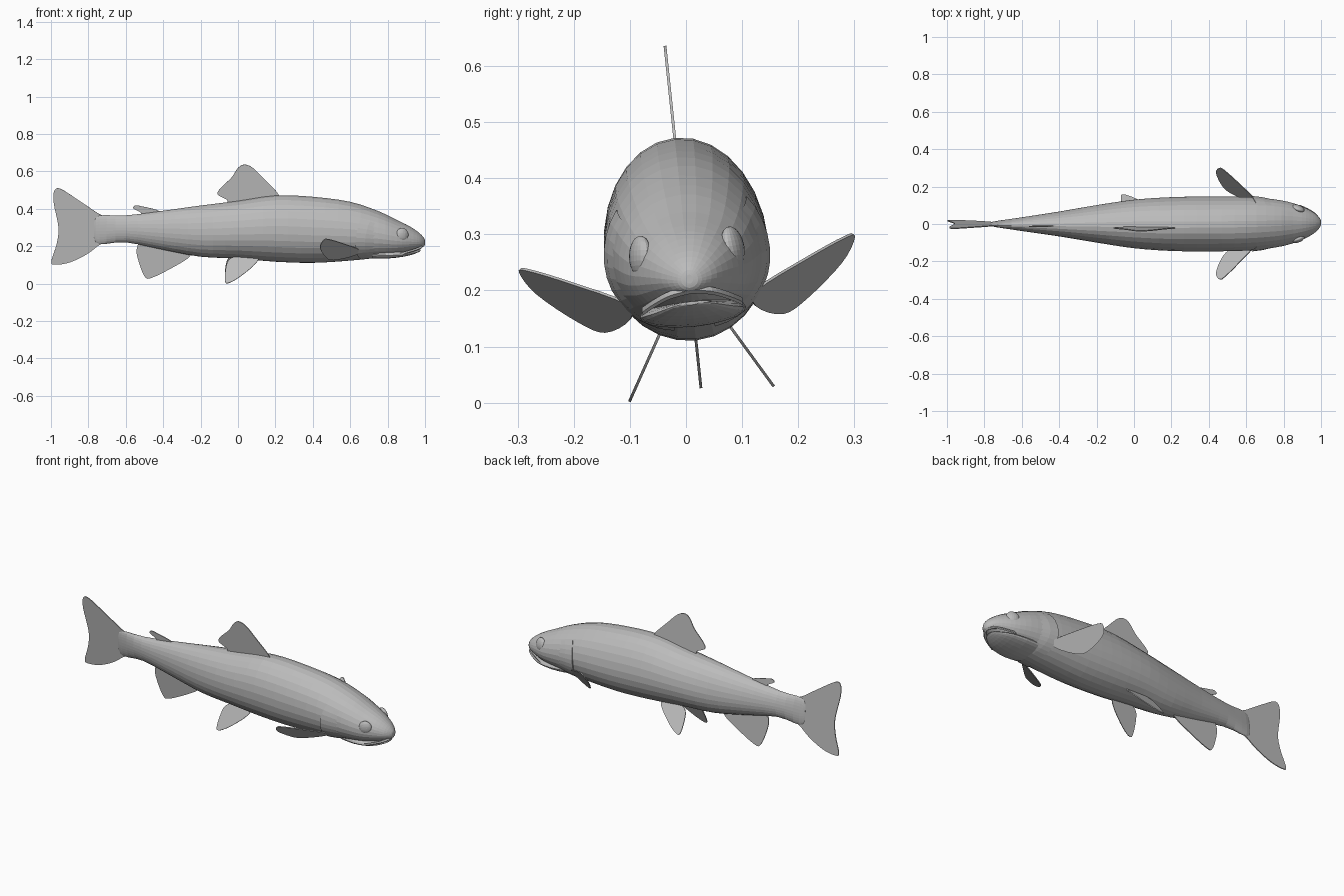
import bpy, bmesh, math
from mathutils import Vector, Matrix

cube = bpy.data.objects.get("Cube")
if cube:
    bpy.data.objects.remove(cube)

GREY = (0.5, 0.5, 0.5, 1)
grey = bpy.data.materials.new("plain grey")
grey.use_nodes = True
grey.diffuse_color = GREY
grey.node_tree.nodes["Principled BSDF"].inputs["Base Color"].default_value = GREY

# The fish leans a little about its long axis
PIVOT = Vector((0, 0, 0.28))
LEAN = (Matrix.Translation(PIVOT) @ Matrix.Rotation(math.radians(6), 4, 'X')
        @ Matrix.Translation(-PIVOT))


def finish(name, bm, mirror=False, thickness=0):
    bmesh.ops.recalc_face_normals(bm, faces=bm.faces)
    mesh = bpy.data.meshes.new(name)
    bm.to_mesh(mesh)
    bm.free()
    mesh.materials.append(grey)
    obj = bpy.data.objects.new(name, mesh)
    bpy.context.collection.objects.link(obj)
    obj.matrix_world = LEAN
    if thickness:
        mod = obj.modifiers.new("thickness", 'SOLIDIFY')
        mod.thickness = thickness
        mod.offset = 0
    if mirror:
        mod = obj.modifiers.new("mirror", 'MIRROR')
        mod.use_axis = (False, True, False)
        mod.use_mirror_merge = False
    return obj


def spline(points, steps, closed=False):
    """Smooth curve through points of any dimension."""
    n, out = len(points), []
    pick = (lambda i: points[i % n]) if closed else (lambda i: points[max(0, min(n - 1, i))])
    for i in range(n if closed else n - 1):
        a, b, c, d = (pick(i + k) for k in (-1, 0, 1, 2))
        for s in range(steps):
            t = s / steps
            out.append(tuple(q + t / 2 * (r - p + t * (2*p - 5*q + 4*r - e + t * (3*(q - r) + e - p)))
                             for p, q, r, e in zip(a, b, c, d)))
    return out if closed else out + [tuple(points[-1])]


def section(station, angle, grow=0):
    x, low, high, wide = station
    tall = high - low
    rise = math.sin(angle)
    reach = tall * (0.54 if rise > 0 else 0.46) + grow
    return Vector((x, (wide + grow) * math.cos(angle), low + 0.46 * tall + reach * rise))


def loft(name, stations, sides):
    bm = bmesh.new()
    rings = [[bm.verts.new(section(s, math.tau * k / sides)) for k in range(sides)]
             for s in stations]
    for a, b in zip(rings, rings[1:]):
        for k in range(sides):
            j = (k + 1) % sides
            bm.faces.new((a[k], a[j], b[j], b[k]))
    bm.faces.new(rings[0])
    bm.faces.new(rings[-1])
    return finish(name, bm)


def fin(name, outline, place, mirror=False, thickness=0.005):
    bm = bmesh.new()
    bm.faces.new([bm.verts.new(place(*p)) for p in spline(outline, 4, True)])
    return finish(name, bm, mirror, thickness)


# Body: x, underside, back, half width
BODY = spline([
    (-.77, .24, .33, .004), (-.74, .21, .365, .014), (-.6, .22, .365, .036),
    (-.4, .18, .39, .066), (-.2, .143, .418, .1), (0, .133, .443, .13),
    (.2, .116, .472, .144), (.4, .11, .465, .147), (.6, .122, .438, .144),
    (.75, .138, .388, .13), (.85, .152, .34, .108), (.92, .17, .305, .08),
    (.97, .188, .27, .05), (.995, .2, .243, .022), (1, .212, .228, .006)], 3)
loft("body", BODY, 28)

# Lower jaw, set back below the upper lip
JAW = [(.72, .135, .2, .09), (.8, .135, .19, .095), (.88, .144, .183, .085),
       (.93, .155, .181, .062), (.965, .168, .181, .034), (.975, .174, .18, .012)]
loft("lower_jaw", spline(JAW, 2), 20)

# Upper lip: a thin rim following the snout
bm = bmesh.new()
lip = spline([(.885, .09, .17), (.935, .068, .182), (.975, .038, .194), (.988, 0, .2)], 4)
rows = [[bm.verts.new((x - dx, y, z + dz)) for dx, dz in
         ((0, .008), (-.006, 0), (0, -.006), (.02, 0))] for x, y, z in lip]
for a, b in zip(rows, rows[1:]):
    for k in range(4):
        j = (k + 1) % 4
        bm.faces.new((a[k], a[j], b[j], b[k]))
bm.faces.new(rows[0])
finish("upper_lip", bm, mirror=True)


def station_at(x):
    for a, b in zip(BODY, BODY[1:]):
        if a[0] <= x <= b[0]:
            t = (x - a[0]) / (b[0] - a[0])
            return tuple(p + t * (q - p) for p, q in zip(a, b))


# Gill covers: raised plates with a curved rear lip, fading into the cheek
bm = bmesh.new()
rows = []
for k in range(13):
    v = k / 12
    angle = math.radians(35 - 110 * v)
    rear = 0.625 + 0.09 * max(0, v - 0.45) ** 1.5 + 0.03 * (1 - v) ** 4
    bulge = 0.007 * math.sin(math.pi * (0.1 + 0.85 * v))
    cols = [(rear, -.006), (rear, bulge), (rear + .05, bulge * .7), (rear + .13, -.003)]
    rows.append([bm.verts.new(section(station_at(x), angle, g)) for x, g in cols])
for a, b in zip(rows, rows[1:]):
    for k in range(3):
        bm.faces.new((a[k], a[k + 1], b[k + 1], b[k]))
finish("gill_covers", bm, mirror=True)

# Eyes
bm = bmesh.new()
bmesh.ops.create_uvsphere(bm, u_segments=20, v_segments=12, radius=1)
bm.transform(Matrix.Translation((.878, .083, .27)) @ Matrix.Rotation(-.36, 4, 'Z')
             @ Matrix.Rotation(.12, 4, 'X') @ Matrix.Diagonal((.035, .017, .036, 1)))
finish("eyes", bm, mirror=True)


# Fins on the middle line
def middle(x, z):
    return (x, 0, z)


fin("tail_fin", [(-.7, .34), (-.76, .383), (-.85, .445), (-.95, .508), (-.983, .495),
                 (-.985, .43), (-.96, .3), (-.97, .21), (-.998, .12), (-.98, .1),
                 (-.9, .112), (-.81, .155), (-.75, .2), (-.7, .24)], middle)
fin("dorsal_fin", [(-.11, .478), (-.09, .515), (-.035, .568), (0, .62), (.035, .638),
                   (.08, .62), (.14, .56), (.22, .472), (.18, .44), (-.03, .42),
                   (-.06, .45)], middle)
fin("adipose_fin", [(-.56, .403), (-.55, .418), (-.52, .415), (-.42, .388), (-.43, .35),
                    (-.5, .35), (-.52, .38)], middle)
fin("anal_fin", [(-.54, .19), (-.535, .13), (-.5, .038), (-.46, .03), (-.34, .09),
                 (-.26, .142), (-.28, .17), (-.5, .22)], middle)

# Paired pelvic fins, splayed outward
fin("pelvic_fins", [(-.07, .03), (-.055, .014), (0, .04), (.08, .1), (.11, .14),
                    (.08, .16), (-.01, .15), (-.05, .13), (-.065, .09)],
    lambda x, z: (x, .065 + (.125 - z) * .58, z), mirror=True)

# Paired pectoral fins, laid out along their leading edge and their root
ROOT = Vector((.64, .13, .195))
LEADING = Vector((.475, .293, .268)) - ROOT
TRAILING = Vector((.508, .158, .142)) - ROOT
fin("pectoral_fins", [(-.08, 0), (.5, -.06), (.95, -.03), (1.02, .1), (.78, .55),
                      (.3, .95), (0, 1), (-.18, .42)],
    lambda a, b: ROOT + a * LEADING + b * TRAILING, mirror=True)
